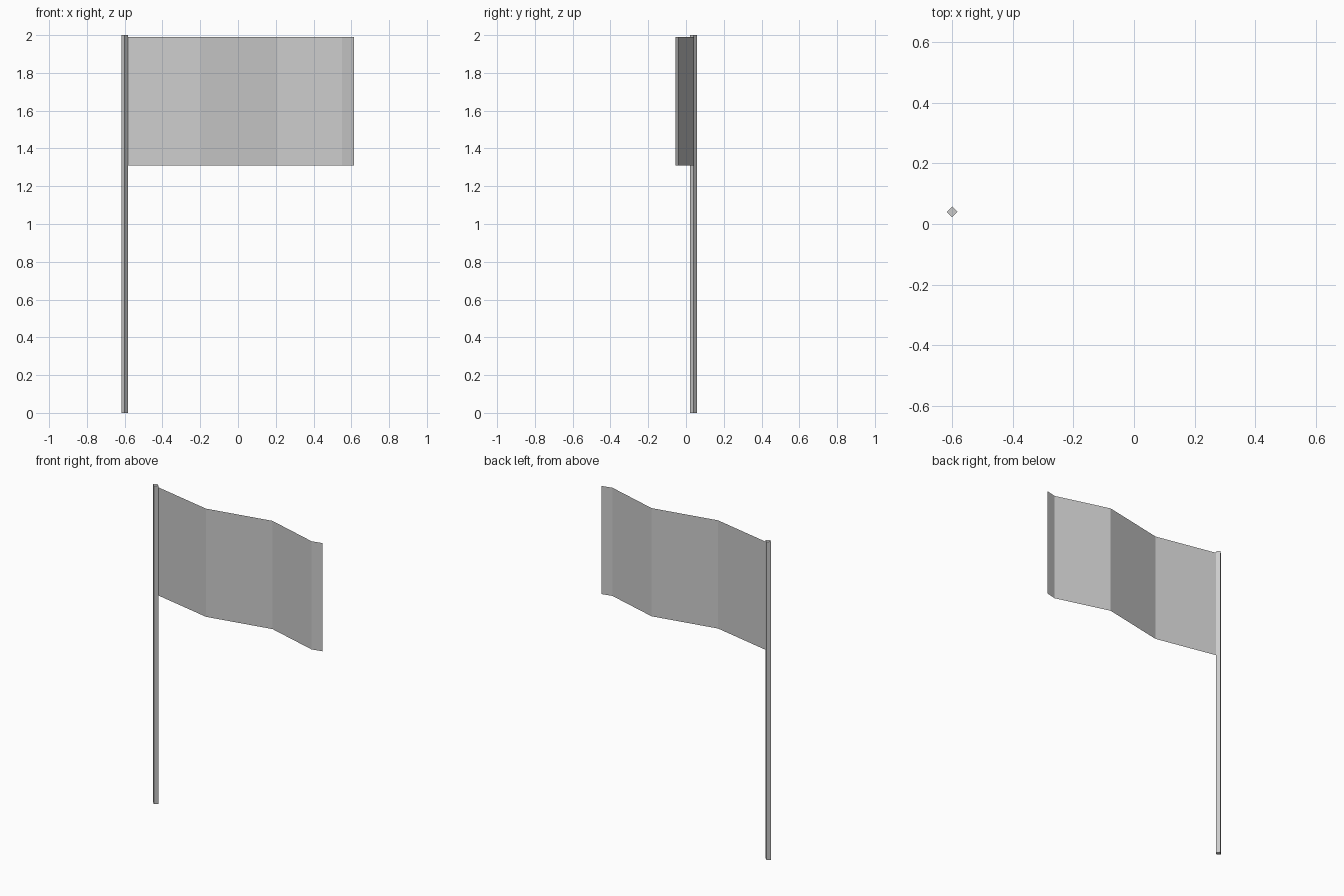
import bpy
import bmesh
import math

cube = bpy.data.objects.get("Cube")
if cube:
    bpy.data.objects.remove(cube, do_unlink=True)

POLE_X, POLE_Y, POLE_R = -0.6, 0.04, 0.018
FLAG_BOTTOM, FLAG_TOP = 1.31, 1.99

grey = bpy.data.materials.new("plain_grey")
grey.use_nodes = True
grey.diffuse_color = (0.6, 0.6, 0.6, 1)
grey.node_tree.nodes["Principled BSDF"].inputs["Base Color"].default_value = (0.6, 0.6, 0.6, 1)


def make_object(name, bm):
    mesh = bpy.data.meshes.new(name)
    bm.to_mesh(mesh)
    bm.free()
    mesh.materials.append(grey)
    obj = bpy.data.objects.new(name, mesh)
    bpy.context.collection.objects.link(obj)
    return obj


# Square pole, turned so that a corner faces the front
bm = bmesh.new()
bmesh.ops.create_cone(bm, cap_ends=True, segments=4, radius1=POLE_R, radius2=POLE_R, depth=2)
corner = max(bm.verts, key=lambda v: v.co.x).co
turn = -math.atan2(corner.y, corner.x)
pole = make_object("pole", bm)
pole.location = (POLE_X, POLE_Y, 1)
pole.rotation_euler.z = turn

# Rippled cloth: a zigzag line pulled straight up
ripple = [(POLE_X + POLE_R, 0.04), (-0.195, -0.04), (0.21, 0.042), (0.55, -0.055), (0.615, -0.04)]
bm = bmesh.new()
line = [bm.verts.new((x, y, FLAG_BOTTOM)) for x, y in ripple]
edges = [bm.edges.new(pair) for pair in zip(line, line[1:])]
pulled = bmesh.ops.extrude_edge_only(bm, edges=edges)["geom"]
upper = [v for v in pulled if isinstance(v, bmesh.types.BMVert)]
bmesh.ops.translate(bm, verts=upper, vec=(0, 0, FLAG_TOP - FLAG_BOTTOM))
bm.normal_update()
for face in bm.faces:
    if face.normal.y > 0:
        face.normal_flip()
make_object("flag", bm)
